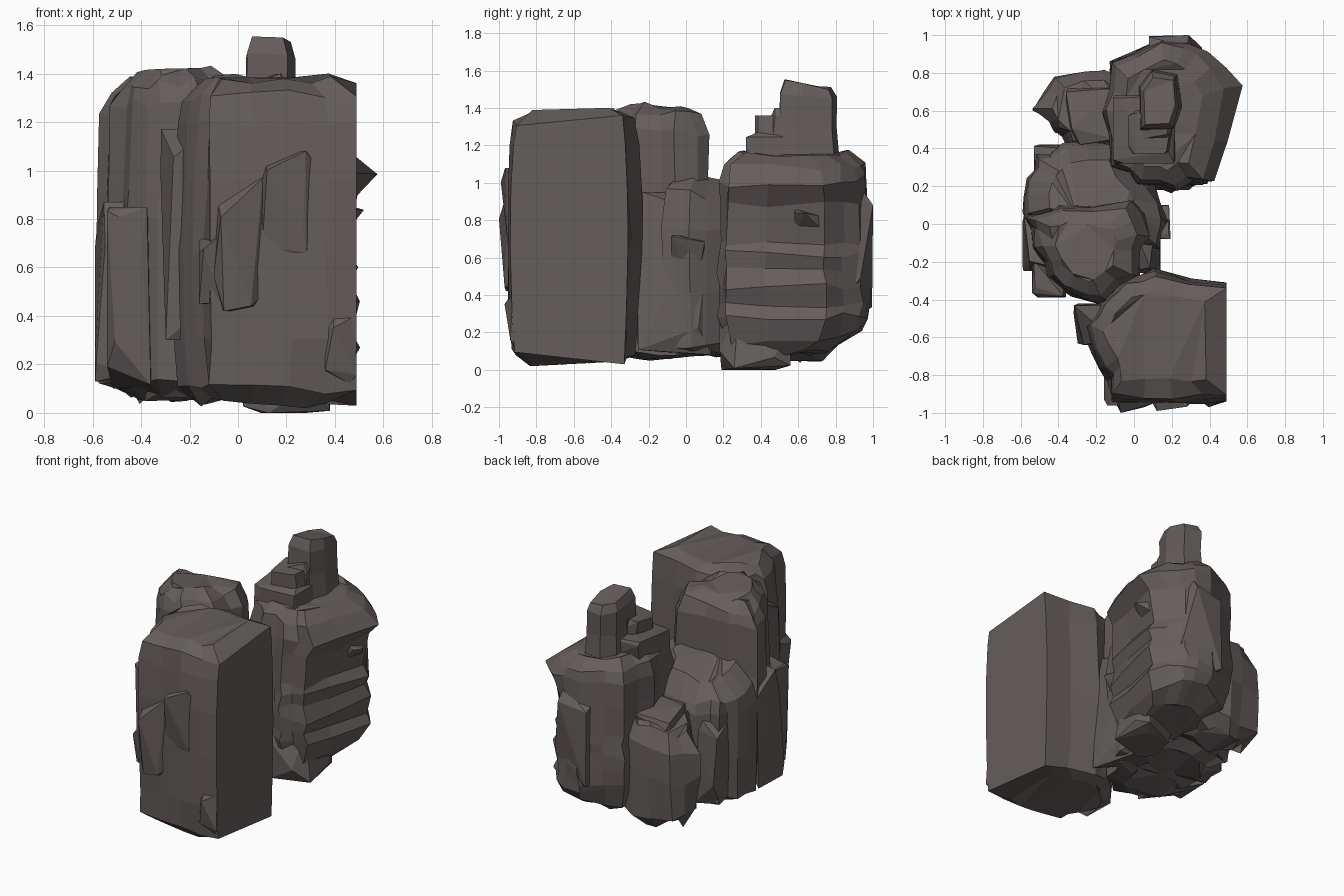
import bpy
import bmesh
import random
from mathutils import Vector

cube = bpy.data.objects.get("Cube")
if cube:
    bpy.data.objects.remove(cube, do_unlink=True)

# One stone colour for everything
stone = bpy.data.materials.new("dark brown stone")
stone.use_nodes = True
colour = (0.13, 0.11, 0.105, 1)
stone.diffuse_color = colour
shader = stone.node_tree.nodes["Principled BSDF"]
shader.inputs["Base Color"].default_value = colour
shader.inputs["Roughness"].default_value = 0.9


def finish(name, bm):
    bmesh.ops.recalc_face_normals(bm, faces=bm.faces)
    mesh = bpy.data.meshes.new(name)
    bm.to_mesh(mesh)
    bm.free()
    mesh.materials.append(stone)
    obj = bpy.data.objects.new(name, mesh)
    bpy.context.collection.objects.link(obj)
    return obj


def rock(name, outline, rings, seed, rough=0.02, splits=(0.5,), flat_x=None):
    """Loft a plan outline through rings of
    (height, east scale, other scale, slope along x, slope along y)."""
    rng = random.Random(seed)
    points = [Vector(p) for p in outline]
    middle = sum(points, Vector((0, 0))) / len(points)
    on_cut = lambda p: flat_x is not None and p.x > flat_x - 0.01

    # Split each side to make upright ridges and grooves
    columns = []
    for a, b in zip(points, points[1:] + points[:1]):
        columns.append(a)
        if on_cut(a) and on_cut(b):
            continue
        for t in splits:
            p = a.lerp(b, t + rng.uniform(-0.12, 0.12))
            outward = (p - middle).normalized()
            columns.append(p + outward * rng.uniform(-1.4, 0.9) * rough)

    bm = bmesh.new()
    loops = []
    for i, (z, east, other, slope_x, slope_y) in enumerate(rings):
        loop = []
        for p in columns:
            d = p - middle
            x = middle.x + d.x * (east if d.x > 0 else other)
            y = middle.y + d.y * other
            if on_cut(p) and 0 < i < len(rings) - 1:
                x = flat_x
            else:
                x += rng.uniform(-rough, rough) * 0.7
                y += rng.uniform(-rough, rough) * 0.7
            height = z + slope_x * (x - middle.x) + slope_y * (y - middle.y)
            height += rng.uniform(-rough, rough) * 1.2
            loop.append(bm.verts.new((x, y, height)))
        loops.append(loop)
    count = len(columns)
    for low, high in zip(loops, loops[1:]):
        for i in range(count):
            j = (i + 1) % count
            bm.faces.new((low[i], low[j], high[j], high[i]))
    # Caps break into long strips of facets
    caps = [bm.faces.new(loop) for loop in (loops[0], loops[-1])]
    bmesh.ops.triangulate(bm, faces=caps)
    return finish(name, bm)


def slab(name, low, high, seed, sink=(0, 0, 0), chip=0.2):
    """A chipped block: the hull of corners pulled in at random.
    The lower corners move by sink, so the block runs into the rock."""
    rng = random.Random(seed)
    low, high = Vector(low), Vector(high)
    size = high - low
    bm = bmesh.new()
    for corner in range(8):
        for axis in range(3):
            p = Vector()
            for k in range(3):
                inset = 0 if k == axis else rng.uniform(0, chip)
                p[k] = high[k] - inset * size[k] if corner >> k & 1 else low[k] + inset * size[k]
            if corner < 4:
                p += Vector(sink)
            if axis == corner % 3 or rng.random() < 0.4:
                bm.verts.new(p)
    bmesh.ops.convex_hull(bm, input=bm.verts)
    loose = [v for v in bm.verts if not v.link_faces]
    bmesh.ops.delete(bm, geom=loose, context="VERTS")
    return finish(name, bm)


# Front rock with its flat cut side
rock("front_rock",
     [(0.49, -0.94), (0.22, -0.95), (-0.12, -0.94), (-0.18, -0.76), (-0.27, -0.54),
      (-0.17, -0.40), (-0.05, -0.28), (0.1, -0.24), (0.49, -0.31)],
     [(0.04, 0.7, 0.7, 0, 0),
      (0.1, 1, 0.93, -0.09, -0.03),
      (0.3, 1, 0.97, 0, 0),
      (0.65, 1, 1, 0, 0),
      (0.95, 1, 0.99, 0, 0),
      (1.2, 1, 0.95, 0, 0),
      (1.32, 1, 0.9, 0.05, 0.04),
      (1.38, 0.75, 0.66, 0.02, 0.02)], 3, flat_x=0.49)

# Tall rock at the side of the ring
rock("tall_side_rock",
     [(-0.16, -0.42), (-0.33, -0.38), (-0.45, -0.28), (-0.53, -0.12), (-0.58, 0.05),
      (-0.4, 0.1), (0.0, 0.12), (0.08, -0.05), (0.02, -0.28)],
     [(0.07, 0.6, 0.6, 0, 0),
      (0.12, 0.95, 0.95, -0.08, 0),
      (0.4, 1, 1, 0, 0),
      (0.8, 1, 1, 0, 0),
      (0.92, 1, 0.98, 0, 0),
      (1.27, 0.97, 0.97, 0.05, -0.08),
      (1.35, 0.85, 0.85, 0.1, -0.06),
      (1.4, 0.5, 0.6, 0.08, -0.04)], 8)

# Middle rock, a step lower
rock("middle_rock",
     [(-0.58, 0.05), (-0.57, 0.24), (-0.51, 0.36), (-0.38, 0.42), (-0.1, 0.42),
      (0.1, 0.2), (0.18, 0.02), (0.14, -0.12), (-0.2, -0.1)],
     [(0.09, 0.7, 0.6, 0, 0),
      (0.13, 0.9, 0.95, 0, 0),
      (0.4, 0.95, 1, 0, 0),
      (0.75, 1, 1, 0, 0),
      (0.88, 0.93, 0.95, 0.1, -0.2),
      (0.99, 0.6, 0.65, 0.1, -0.25)], 12)

# Low rock in the outer corner
rock("low_rock",
     [(-0.53, 0.62), (-0.43, 0.77), (-0.14, 0.82), (0.05, 0.7), (0.02, 0.4),
      (-0.35, 0.38), (-0.43, 0.48)],
     [(0.07, 0.6, 0.55, 0, 0),
      (0.15, 1, 0.88, 0, 0),
      (0.4, 1, 0.98, 0, 0),
      (0.62, 1, 0.97, 0.2, 0),
      (0.76, 0.8, 0.7, 0.3, -0.1)], 5, rough=0.028)

# Back rock with stepped ledges on its outer side
rock("back_rock",
     [(0.44, 0.21), (0.59, 0.74), (0.40, 0.94), (0.15, 0.99), (-0.12, 0.86),
      (-0.17, 0.6), (-0.12, 0.3), (0.02, 0.2), (0.22, 0.17)],
     [(0.08, 0.5, 0.5, 0, 0.1),
      (0.16, 0.66, 0.88, 0, 0.08),
      (0.29, 0.79, 0.98, 0, 0),
      (0.34, 0.71, 1, 0, 0),
      (0.44, 0.78, 1, 0, 0),
      (0.54, 0.73, 0.99, 0, 0),
      (0.62, 0.77, 0.98, 0, 0),
      (0.68, 0.7, 0.98, 0, 0),
      (0.88, 0.76, 0.97, 0, 0),
      (1.01, 0.99, 0.96, -0.05, 0.06),
      (1.11, 0.76, 0.91, -0.08, 0),
      (1.16, 0.45, 0.7, -0.04, 0)], 21, rough=0.018)

# Chimney standing on the back rock, with steps leading up to it
rock("chimney",
     [(0.03, 0.5), (0.2, 0.5), (0.235, 0.62), (0.22, 0.78), (0.1, 0.81), (0.03, 0.72)],
     [(1.05, 1.2, 1.15, 0, 0),
      (1.3, 1, 1, 0, 0),
      (1.47, 1, 0.98, 0, -0.05),
      (1.53, 0.85, 0.8, 0, -0.2)], 4, rough=0.01, splits=())
slab("chimney_upper_step", (0.03, 0.45, 1.1), (0.2, 0.62, 1.4), 2)
slab("chimney_middle_step", (-0.03, 0.37, 1.08), (0.2, 0.6, 1.36), 6)
slab("chimney_lower_step", (-0.11, 0.32, 1.05), (0.22, 0.68, 1.27), 9)

# Wedges and bulges that stand out from the rock sides
into_front = (0, 0.03, 0)
straight = (0, 0, 0)
plates = {
    "front_long_wedge": ((-0.1, -1.0, 0.42), (0.11, -0.8, 0.97), into_front),
    "front_high_wedge": ((0.1, -0.99, 0.66), (0.31, -0.8, 1.08), into_front),
    "front_left_wedge": ((-0.16, -0.96, 0.45), (-0.05, -0.75, 0.75), into_front),
    "front_foot_wedge": ((0.36, -0.97, 0.12), (0.49, -0.8, 0.4), into_front),
    "front_side_wedge": ((-0.32, -0.64, 0.3), (-0.1, -0.42, 1.17), (0.02, 0, 0)),
    "side_tall_plate": ((-0.59, -0.25, 0.13), (-0.4, 0.05, 0.87), straight),
    "side_front_plate": ((-0.54, -0.39, 0.1), (-0.36, -0.15, 0.85), straight),
    "inner_plate": ((-0.1, -0.26, 0.08), (0.14, 0.14, 0.95), straight),
    "inner_knob": ((0.02, -0.08, 0.56), (0.2, 0.1, 0.72), (-0.05, 0, 0)),
    "middle_outer_plate": ((-0.53, 0.15, 0.12), (-0.3, 0.42, 0.8), straight),
    "back_foot": ((0.02, 0.18, 0.0), (0.38, 0.56, 0.34), straight),
    "back_knob": ((0.25, 0.58, 0.7), (0.52, 0.76, 0.86), (-0.08, 0, 0)),
    "back_tall_plate": ((0.08, 0.75, 0.3), (0.36, 1.0, 0.97), straight),
    "low_top_plate": ((-0.36, 0.42, 0.5), (-0.06, 0.72, 0.82), straight),
}
for number, (name, (low, high, sink)) in enumerate(plates.items()):
    slab(name, low, high, number + 40, sink, chip=0.3)
